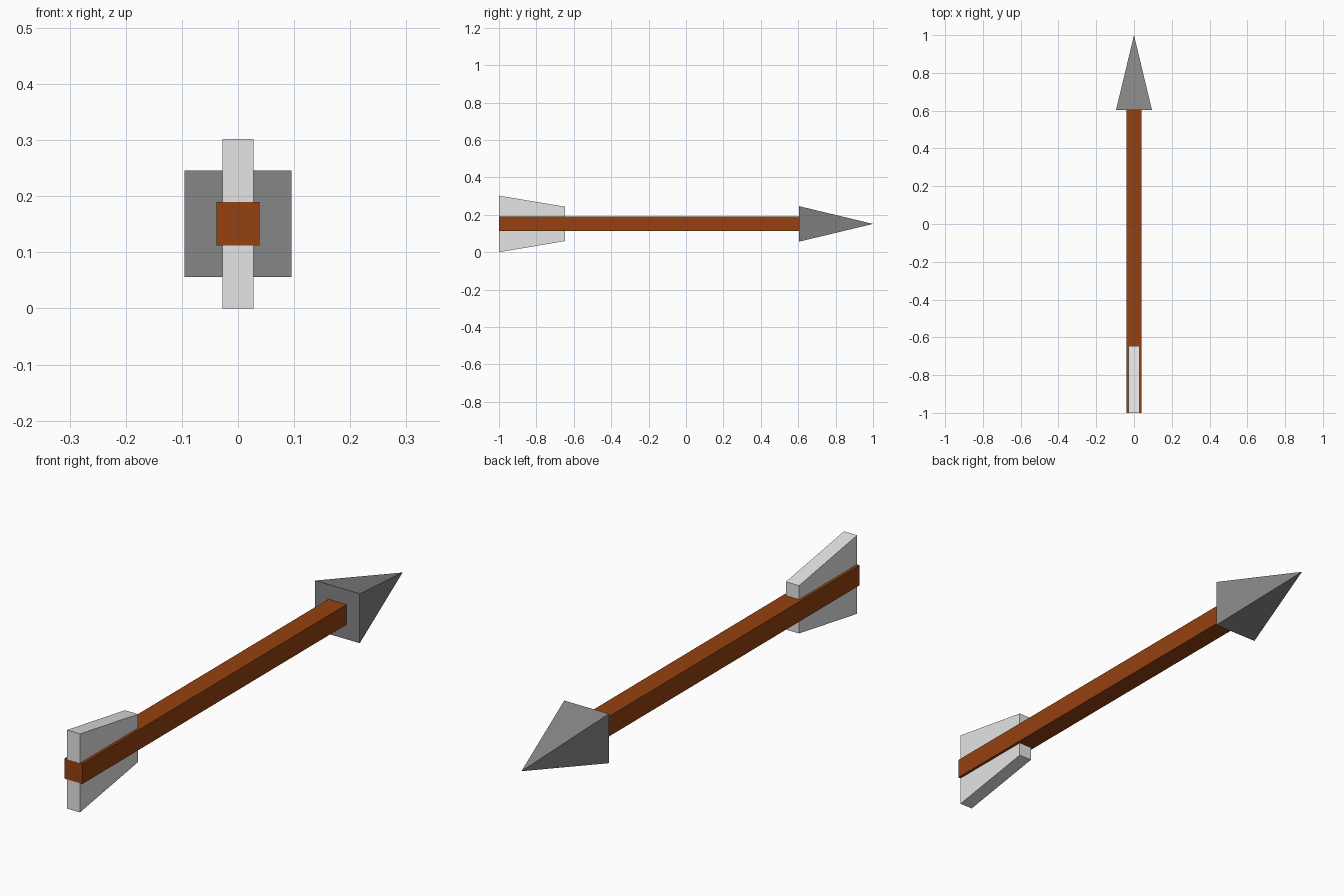
import bpy, bmesh

if "Cube" in bpy.data.objects:
    bpy.data.objects.remove(bpy.data.objects["Cube"])

CZ = 0.151  # height of the shaft axis


def material(name, rgb):
    m = bpy.data.materials.new(name)
    m.diffuse_color = (*rgb, 1)
    m.use_nodes = True
    m.node_tree.nodes["Principled BSDF"].inputs["Base Color"].default_value = m.diffuse_color
    return m


WOOD = material("brown wood", (0.30, 0.053, 0.005))
STEEL = material("dark grey metal", (0.24, 0.24, 0.24))
FEATHER = material("light grey feather", (0.78, 0.78, 0.78))


def hull(name, points, mat):
    """Convex flat-faced solid around a few corner points."""
    bm = bmesh.new()
    for p in points:
        bm.verts.new(p)
    bmesh.ops.convex_hull(bm, input=bm.verts)
    bmesh.ops.dissolve_limit(bm, angle_limit=0.01, verts=bm.verts, edges=bm.edges)
    bmesh.ops.recalc_face_normals(bm, faces=bm.faces)
    me = bpy.data.meshes.new(name)
    bm.to_mesh(me)
    bm.free()
    me.materials.append(mat)
    ob = bpy.data.objects.new(name, me)
    bpy.context.collection.objects.link(ob)
    return ob


def square(y, r):
    return [(sx * r, y, CZ + sz * r) for sx in (-1, 1) for sz in (-1, 1)]


# square shaft
hull("shaft", square(-1, 0.0385) + square(0.604, 0.0385), WOOD)

# pyramid head
hull("arrow_head", square(0.604, 0.095) + [(0, 1, CZ)], STEEL)

# tapered fletching above and below the shaft
for name, s in (("upper_fletching", 1), ("lower_fletching", -1)):
    profile = [(-1, 0.0385), (-1, 0.151), (-0.647, 0.092), (-0.647, 0.0385)]
    hull(name, [(x, y, CZ + s * h) for x in (-0.028, 0.028) for y, h in profile], FEATHER)
